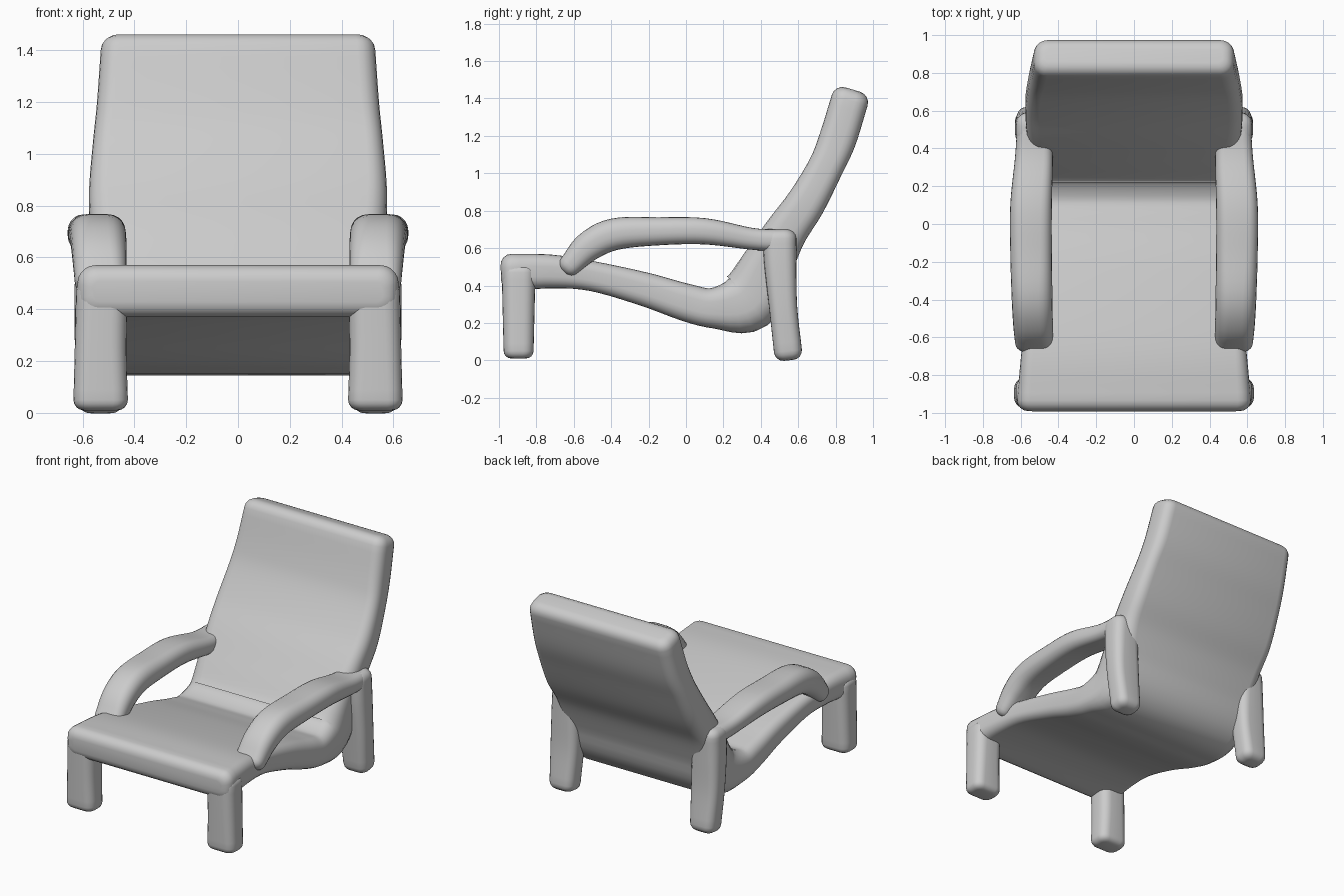
import bpy, bmesh, math
from mathutils import Vector

cube = bpy.data.objects.get("Cube")
if cube:
    bpy.data.objects.remove(cube, do_unlink=True)

grey = bpy.data.materials.new("soft grey")
grey.use_nodes = True
grey.diffuse_color = (0.6, 0.6, 0.6, 1)
grey.node_tree.nodes["Principled BSDF"].inputs["Base Color"].default_value = (0.6, 0.6, 0.6, 1)


def smooth_path(stations, steps=5):
    """Catmull-Rom interpolation of (y, z, half thickness, half width, x)."""
    p = [Vector(s) for s in stations]
    p = [2 * p[0] - p[1]] + p + [2 * p[-1] - p[-2]]
    out = []
    for a, b, c, d in zip(p, p[1:], p[2:], p[3:]):
        for i in range(steps):
            t = i / steps
            out.append(0.5 * (2 * b + (c - a) * t + (2 * a - 5 * b + 4 * c - d) * t * t
                              + (3 * b - a - 3 * c + d) * t ** 3))
    return out + [p[-2]]


def sweep(name, stations, roundness=0.7, cap=0.05, mirror=False):
    """Rounded-rectangle section swept along a side-view path, with soft ends."""
    pts = smooth_path(stations)
    bm = bmesh.new()
    rings = []

    def ring(s, tangent, advance=0.0, inset=0.0):
        y, z, thick, width, x = s
        normal = Vector((0, -tangent.z, tangent.y))
        centre = Vector((x, y, z)) + tangent * advance
        thick, width = thick - inset, width - inset
        r = roundness * min(thick, width)
        verts = []
        for q, (sx, sn) in enumerate(((1, 1), (-1, 1), (-1, -1), (1, -1))):
            for k in range(6):
                a = (q + k / 5) * math.pi / 2
                u = sx * (width - r) + r * math.cos(a)
                v = sn * (thick - r) + r * math.sin(a)
                verts.append(bm.verts.new(centre + Vector((u, 0, 0)) + normal * v))
        rings.append(verts)

    def tangent_at(i):
        d = pts[min(i + 1, len(pts) - 1)] - pts[max(i - 1, 0)]
        return Vector((0, d[0], d[1])).normalized()

    angles = [math.pi / 2 * k / 4 for k in range(1, 5)]
    for a in reversed(angles):
        ring(pts[0], tangent_at(0), -cap * math.sin(a), cap * (1 - math.cos(a)))
    for i, s in enumerate(pts):
        ring(s, tangent_at(i))
    for a in angles:
        ring(pts[-1], tangent_at(len(pts) - 1), cap * math.sin(a), cap * (1 - math.cos(a)))

    n = len(rings[0])
    for lo, hi in zip(rings, rings[1:]):
        for k in range(n):
            bm.faces.new((lo[k], lo[(k + 1) % n], hi[(k + 1) % n], hi[k]))
    bm.faces.new(rings[0])
    bm.faces.new(rings[-1])
    bmesh.ops.recalc_face_normals(bm, faces=bm.faces)
    mesh = bpy.data.meshes.new(name)
    bm.to_mesh(mesh)
    bm.free()
    mesh.materials.append(grey)
    obj = bpy.data.objects.new(name, mesh)
    bpy.context.collection.objects.link(obj)
    if mirror:
        obj.modifiers.new("Mirror", "MIRROR")
    bpy.ops.object.select_all(action="DESELECT")
    obj.select_set(True)
    bpy.context.view_layer.objects.active = obj
    bpy.ops.object.shade_smooth_by_angle(angle=math.radians(50))
    return obj


# seat and reclined back in one continuous padded sheet
sweep("seat_and_back", [
    (-0.93, 0.47, 0.10, 0.62, 0),
    (-0.72, 0.475, 0.09, 0.60, 0),
    (-0.50, 0.45, 0.08, 0.58, 0),
    (-0.22, 0.38, 0.09, 0.57, 0),
    (0.00, 0.31, 0.10, 0.57, 0),
    (0.15, 0.28, 0.11, 0.57, 0),
    (0.33, 0.32, 0.17, 0.56, 0),
    (0.43, 0.50, 0.14, 0.56, 0),
    (0.53, 0.68, 0.115, 0.57, 0),
    (0.64, 0.84, 0.105, 0.575, 0),
    (0.745, 1.03, 0.095, 0.56, 0),
    (0.81, 1.18, 0.10, 0.545, 0),
    (0.875, 1.39, 0.10, 0.53, 0),
], cap=0.06)

# armrests, curving down onto the seat at the front
sweep("armrests", [
    (-0.62, 0.51, 0.06, 0.10, 0.53),
    (-0.52, 0.61, 0.08, 0.105, 0.535),
    (-0.38, 0.675, 0.085, 0.108, 0.54),
    (-0.15, 0.69, 0.075, 0.11, 0.545),
    (0.10, 0.69, 0.07, 0.11, 0.545),
    (0.35, 0.65, 0.058, 0.10, 0.53),
    (0.50, 0.64, 0.06, 0.09, 0.53),
], roundness=0.85, mirror=True)

# front legs
sweep("front_legs", [
    (-0.895, 0.05, 0.08, 0.105, 0.53),
    (-0.895, 0.25, 0.085, 0.10, 0.53),
    (-0.895, 0.47, 0.09, 0.10, 0.525),
], cap=0.04, mirror=True)

# rear legs, leaning forward up to the armrests
sweep("rear_legs", [
    (0.545, 0.05, 0.075, 0.09, 0.53),
    (0.52, 0.28, 0.075, 0.10, 0.53),
    (0.505, 0.50, 0.085, 0.10, 0.53),
    (0.50, 0.65, 0.09, 0.095, 0.53),
], cap=0.05, mirror=True)
